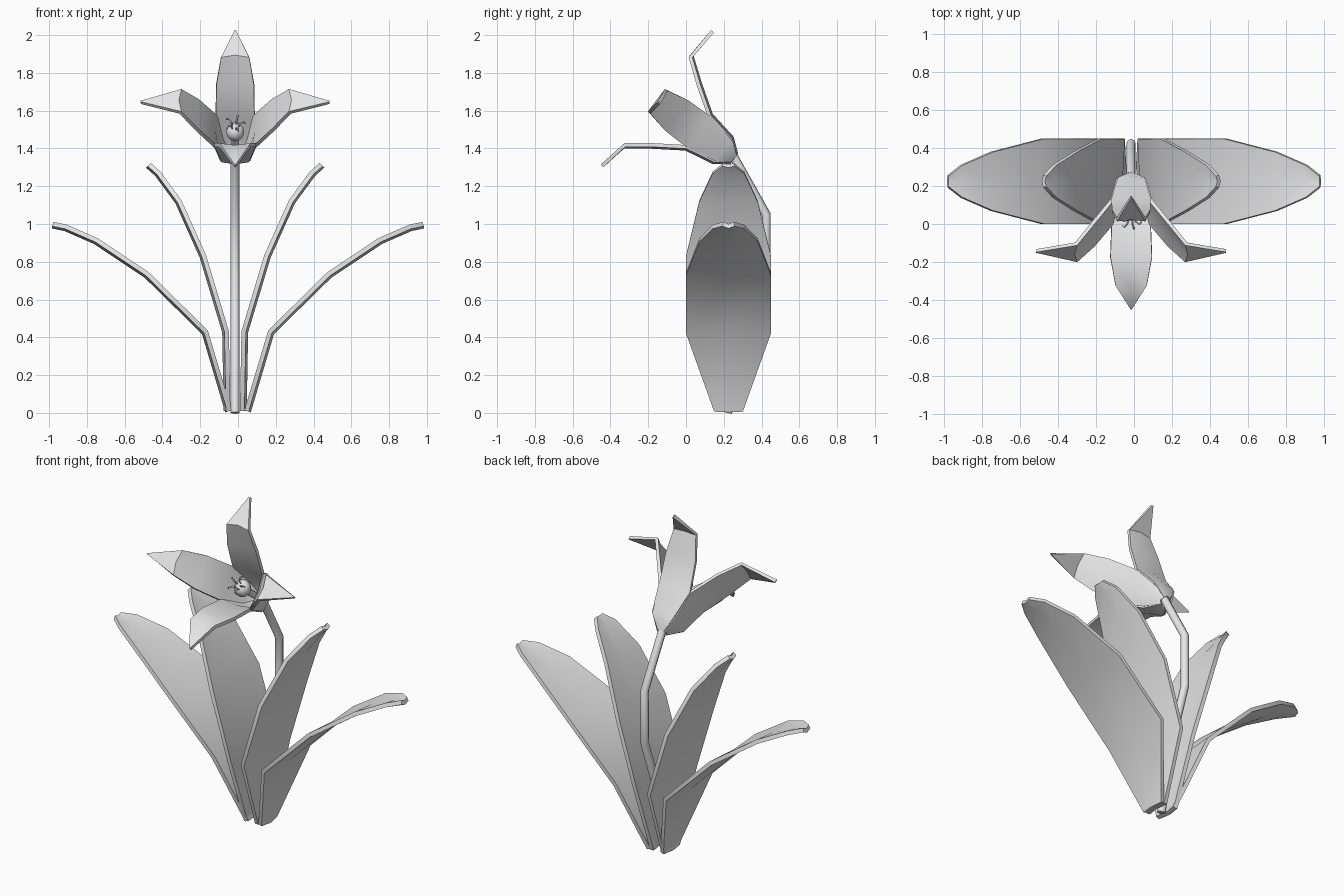
import bpy, math
from mathutils import Vector

if "Cube" in bpy.data.objects:
    bpy.data.objects.remove(bpy.data.objects["Cube"], do_unlink=True)

GREY = (0.8, 0.8, 0.8, 1)
mat = bpy.data.materials.new("plain_grey")
mat.use_nodes = True
mat.diffuse_color = GREY
mat.node_tree.nodes["Principled BSDF"].inputs["Base Color"].default_value = GREY

CX = -0.015                                   # stem and flower centre line


def finish(obj, angle=50):
    """Bake modifiers or curve to a mesh, then smooth it."""
    bpy.ops.object.select_all(action="DESELECT")
    obj.select_set(True)
    bpy.context.view_layer.objects.active = obj
    bpy.ops.object.convert(target="MESH")
    obj.data.materials.clear()
    obj.data.materials.append(mat)
    bpy.ops.object.shade_smooth_by_angle(angle=math.radians(angle))


def blade(name, rows, thickness):
    """Cupped strip; each row is centre, half-width vector, cup vector."""
    verts, faces = [], []
    for centre, side, cup in rows:
        verts += [centre - side, centre + cup, centre + side]
    for r in range(len(rows) - 1):
        for c in range(2):
            a = r * 3 + c
            faces.append((a, a + 1, a + 4, a + 3))
    mesh = bpy.data.meshes.new(name)
    mesh.from_pydata(verts, [], faces)
    obj = bpy.data.objects.new(name, mesh)
    bpy.context.collection.objects.link(obj)
    mod = obj.modifiers.new("thickness", "SOLIDIFY")
    mod.thickness = thickness
    mod.offset = 0
    finish(obj)


def tube(name, points, radius, sides=2):
    curve = bpy.data.curves.new(name, "CURVE")
    curve.dimensions = "3D"
    curve.bevel_depth = radius
    curve.bevel_resolution = sides
    curve.use_fill_caps = True
    spline = curve.splines.new("POLY")
    spline.points.add(len(points) - 1)
    for p, co in zip(spline.points, points):
        p.co = (*co, 1)
    obj = bpy.data.objects.new(name, curve)
    bpy.context.collection.objects.link(obj)
    finish(obj)


# Leaves: two mirrored pairs sharing one outline
leaf_widths = [0.075, 0.225, 0.225, 0.155, 0.085, 0.03]
outer = [(0.045, 0.01), (0.17, 0.43), (0.48, 0.735), (0.75, 0.915), (0.91, 0.985), (0.98, 1.0)]
inner = [(0.037, 0.01), (0.045, 0.43), (0.165, 0.83), (0.295, 1.12), (0.405, 1.27), (0.455, 1.315)]
for label, path, mid in (("outer", outer, 0), ("inner", inner, CX)):
    for side_name, s in (("left", 1), ("right", -1)):
        rows = []
        for i, (x, z) in enumerate(path):
            x0, z0 = path[max(i - 1, 0)]
            x1, z1 = path[min(i + 1, len(path) - 1)]
            below = Vector((s * (z1 - z0), 0, -(x1 - x0))).normalized()
            rows.append((Vector((mid + s * x, 0.225, z)),
                         Vector((0, leaf_widths[i], 0)), below * 0.012))
        blade(f"{label}_leaf_{side_name}", rows, 0.024)

# Stem, bowed backwards below the flower
tube("stem", [(CX, 0.22, 0), (CX, 0.31, 0.42), (CX, 0.425, 0.73),
              (CX, 0.425, 1.05), (CX, 0.25, 1.36)], 0.024)

# Flower frame: axis leans forwards and up
base = Vector((CX, 0.25, 1.35))
axis = Vector((0, -0.8, 0.6))
up = Vector((0, 0.6, 0.8))
left = Vector((1, 0, 0))


def place(r_dir, r, d):
    return base + r_dir * r + axis * d


# Petals: distance from axis, distance along axis, half-width
petal = [(0.015, 0.0, 0.02), (0.07, 0.07, 0.07), (0.1, 0.23, 0.103),
         (0.2, 0.38, 0.1), (0.29, 0.5, 0.075), (0.47, 0.49, 0.003)]
for name, out, stretch in (("upper", up, 1), ("lower", -up, 1.1),
                           ("left", left, 1), ("right", -left, 1)):
    across = axis.cross(out)
    rows = []
    for i, (r, d, w) in enumerate(petal):
        if name in ("left", "right") and i == len(petal) - 1:
            r += 0.03
        wide = stretch if i > 2 else 1
        if name == "lower" and i == len(petal) - 1:
            d, r = d + 0.04, r - 0.02
        rows.append((place(out, r, d), across * w * wide,
                     out * (0.012 if i < len(petal) - 1 else 0)))
    blade(f"{name}_petal", rows, 0.02)

# Flower centre: column, knob and curled filaments
tube("pistil", [place(up, 0, 0.02), place(up, 0, 0.23)], 0.02)
bpy.ops.mesh.primitive_uv_sphere_add(segments=10, ring_count=6, radius=0.05,
                                     location=place(up, 0, 0.23))
knob = bpy.context.object
knob.name = "pistil_knob"
finish(knob)
for i in range(5):
    a = math.tau * i / 5 + 0.3
    out = up * math.cos(a) + left * math.sin(a)
    tube(f"filament_{i + 1}", [place(out, 0.015, 0.26), place(out, 0.025, 0.3),
                               place(out, 0.045, 0.315), place(out, 0.055, 0.3)], 0.005, 0)
